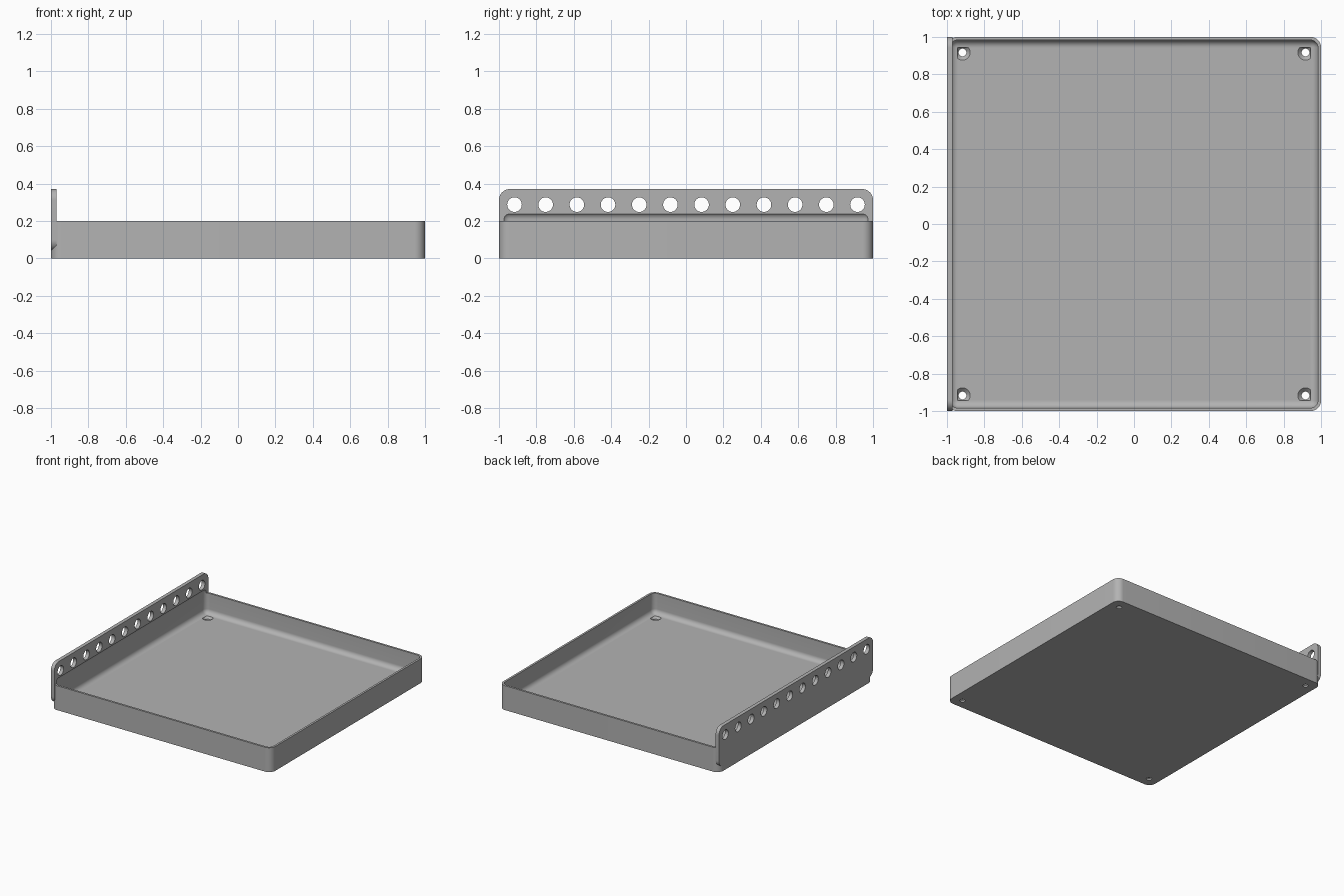
import bpy, bmesh, math
from mathutils import Matrix, Vector

cube = bpy.data.objects.get("Cube")
if cube:
    bpy.data.objects.remove(cube, do_unlink=True)

grey = bpy.data.materials.new("plain grey")
grey.use_nodes = True
colour = (0.45, 0.45, 0.45, 1)
grey.diffuse_color = colour
grey.node_tree.nodes["Principled BSDF"].inputs["Base Color"].default_value = colour

# Main sizes
HEIGHT, TOP = 0.2, 0.37
CORNER, WALL, FLOOR = 0.056, 0.017, 0.033
FLANGE, INSET = 0.03, 0.917
CAVITY_TOP = 0.247


def make_object(name, bm):
    bmesh.ops.recalc_face_normals(bm, faces=bm.faces)
    mesh = bpy.data.meshes.new(name)
    bm.to_mesh(mesh)
    bm.free()
    mesh.materials.append(grey)
    obj = bpy.data.objects.new(name, mesh)
    bpy.context.collection.objects.link(obj)
    return obj


def rounded_prism(name, u0, u1, v0, v1, radius, depth, place, steps=12):
    """Rounded rectangle extruded along its normal, then placed by a matrix."""
    bm = bmesh.new()
    ring = []
    corners = [(u1, v1), (u0, v1), (u0, v0), (u1, v0)]
    for quarter, (u, v) in enumerate(corners):
        cu = u - radius if u == u1 else u + radius
        cv = v - radius if v == v1 else v + radius
        for i in range(steps + 1):
            a = (quarter + i / steps) * math.pi / 2
            ring.append(bm.verts.new((cu + radius * math.cos(a), cv + radius * math.sin(a), 0)))
    face = bm.faces.new(ring)
    extruded = bmesh.ops.extrude_face_region(bm, geom=[face])["geom"]
    verts = [g for g in extruded if isinstance(g, bmesh.types.BMVert)]
    bmesh.ops.translate(bm, verts=verts, vec=(0, 0, depth))
    bm.transform(place)
    return make_object(name, bm)


def add_cone(bm, centre, r_low, r_high, depth, turn=Matrix()):
    bmesh.ops.create_cone(bm, cap_ends=True, segments=32, radius1=r_low, radius2=r_high,
                          depth=depth, matrix=Matrix.Translation(centre) @ turn)


def combine(target, other, operation):
    mod = target.modifiers.new(operation.lower(), "BOOLEAN")
    mod.operation, mod.solver, mod.object = operation, "EXACT", other
    bpy.context.view_layer.objects.active = target
    bpy.ops.object.modifier_apply(modifier=mod.name)
    bpy.data.objects.remove(other, do_unlink=True)


# Tray body and the upright mounting flange on its right side
tray = rounded_prism("tray_with_flange", -1, 1, -1, 1, CORNER, HEIGHT, Matrix())
yz_plane = Matrix(((0, 0, 1, -1), (1, 0, 0, 0), (0, 1, 0, 0), (0, 0, 0, 1)))
flange = rounded_prism("flange", -1, 1, 0.04, TOP, 0.058, FLANGE, yz_plane)
combine(tray, flange, "UNION")

# Rounded hollow, which also undercuts the foot of the flange
bm = bmesh.new()
bmesh.ops.create_cube(bm, size=1)
inner = 2 * (1 - WALL)
bmesh.ops.scale(bm, verts=bm.verts, vec=(inner, inner, CAVITY_TOP - FLOOR))
bmesh.ops.translate(bm, verts=bm.verts, vec=(0, 0, (CAVITY_TOP + FLOOR) / 2))
bmesh.ops.bevel(bm, geom=bm.edges[:], offset=CORNER - WALL, segments=10,
                profile=0.5, affect="EDGES")
combine(tray, make_object("hollow", bm), "DIFFERENCE")

# Row of holes along the flange
bm = bmesh.new()
for i in range(12):
    y = INSET * (2 * i / 11 - 1)
    add_cone(bm, Vector((-1 + FLANGE / 2, y, 0.287)), 0.039, 0.039, 0.1,
             Matrix.Rotation(math.pi / 2, 4, "Y"))
combine(tray, make_object("flange_holes", bm), "DIFFERENCE")

# Countersunk screw holes in the floor corners
shafts, sinks = bmesh.new(), bmesh.new()
for x in (-INSET, INSET):
    for y in (-INSET, INSET):
        add_cone(shafts, Vector((x, y, 0)), 0.021, 0.021, 0.2)
        add_cone(sinks, Vector((x, y, FLOOR - 0.01)), 0.021, 0.041, 0.02)
combine(tray, make_object("screw_shafts", shafts), "DIFFERENCE")
combine(tray, make_object("countersinks", sinks), "DIFFERENCE")

# Smooth fillets with crisp edges
bpy.ops.object.select_all(action="DESELECT")
tray.select_set(True)
bpy.context.view_layer.objects.active = tray
bpy.ops.object.shade_smooth_by_angle(angle=math.radians(30))
